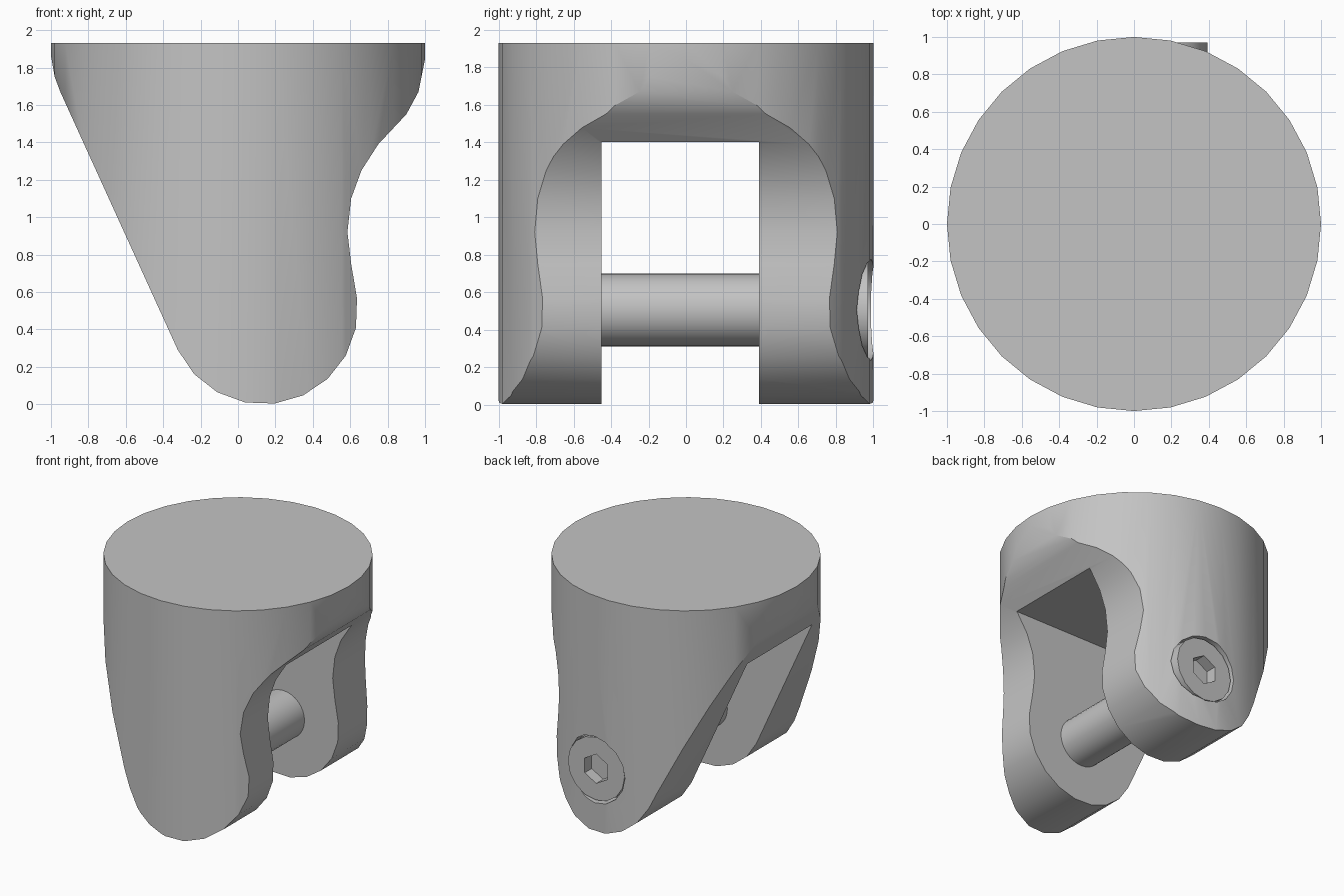
import bpy, bmesh, math
from mathutils import Matrix, Vector

default = bpy.data.objects.get("Cube")
if default:
    bpy.data.objects.remove(default, do_unlink=True)

grey = bpy.data.materials.new("plain grey")
grey.use_nodes = True
grey.diffuse_color = (0.55, 0.55, 0.55, 1)
grey.node_tree.nodes["Principled BSDF"].inputs["Base Color"].default_value = (0.55, 0.55, 0.55, 1)

PIN_X, PIN_Z, LOBE = 0.135, 0.505, 0.505
TOP = 1.93


def add_object(name, bm):
    bmesh.ops.recalc_face_normals(bm, faces=bm.faces)
    mesh = bpy.data.meshes.new(name)
    bm.to_mesh(mesh)
    bm.free()
    mesh.materials.append(grey)
    obj = bpy.data.objects.new(name, mesh)
    bpy.context.collection.objects.link(obj)
    return obj


def extrude_y(name, outline, y0, y1):
    """Prism from an (x, z) outline, running along y."""
    bm = bmesh.new()
    face = bm.faces.new([bm.verts.new((x, y0, z)) for x, z in outline])
    moved = bmesh.ops.extrude_face_region(bm, geom=[face])["geom"]
    bmesh.ops.translate(bm, vec=(0, y1 - y0, 0),
                        verts=[v for v in moved if isinstance(v, bmesh.types.BMVert)])
    return add_object(name, bm)


def arc(radius, start, end, count):
    return [(PIN_X + radius * math.cos(math.radians(start + (end - start) * i / count)),
             PIN_Z + radius * math.sin(math.radians(start + (end - start) * i / count)))
            for i in range(count + 1)]


def ring(name, radius, sides, y0, y1, turn=0):
    return extrude_y(name, arc(radius, turn, turn + 360, sides)[:-1], y0, y1)


def boolean(target, cutter, operation):
    mod = target.modifiers.new("cut", "BOOLEAN")
    mod.object, mod.operation, mod.solver = cutter, operation, "EXACT"
    bpy.context.view_layer.objects.active = target
    bpy.ops.object.modifier_apply(modifier=mod.name)
    bpy.data.objects.remove(cutter, do_unlink=True)


def smooth(obj):
    bpy.ops.object.select_all(action="DESELECT")
    obj.select_set(True)
    bpy.context.view_layer.objects.active = obj
    bpy.ops.object.shade_smooth_by_angle(angle=math.radians(30))


# Round body, trimmed to the side profile
bm = bmesh.new()
bmesh.ops.create_cone(bm, cap_ends=True, segments=32, radius1=1, radius2=1, depth=TOP + 0.2,
                      matrix=Matrix.Translation((0, 0, (TOP - 0.2) / 2)))
body = add_object("fork_body", bm)
left_side = [(-1.03, 2.1), (-1.003, 1.88), (-0.98, 1.75), (-0.95, 1.67), (-0.9, 1.56)]
right_side = [(0.605, 0.75), (0.585, 0.92), (0.605, 1.1), (0.66, 1.25), (0.75, 1.39),
              (0.9, 1.55), (0.965, 1.67), (1.003, 1.86), (1.03, 2.1)]
profile = left_side + arc(LOBE, 205, 367, 9) + right_side
boolean(body, extrude_y("profile_cutter", profile, -1.2, 1.2), "INTERSECT")

# Slot between the two arms, and the recess for the bolt head
slot = [(-1.3, -0.2), (1.3, -0.2), (1.3, 1.4), (-1.3, 1.4)]
boolean(body, extrude_y("slot_cutter", slot, -0.45, 0.39), "DIFFERENCE")
boolean(body, ring("recess_cutter", 0.272, 16, 0.86, 1.2), "DIFFERENCE")
smooth(body)

# Cross pin
smooth(ring("pin_shaft", 0.195, 32, -0.6, 0.6))

# Bolt head with a hexagonal socket
head = ring("bolt_head", 0.257, 16, 0.84, 0.97)
boolean(head, ring("socket_cutter", 0.12, 6, 0.88, 1.1, turn=30), "DIFFERENCE")
smooth(head)
